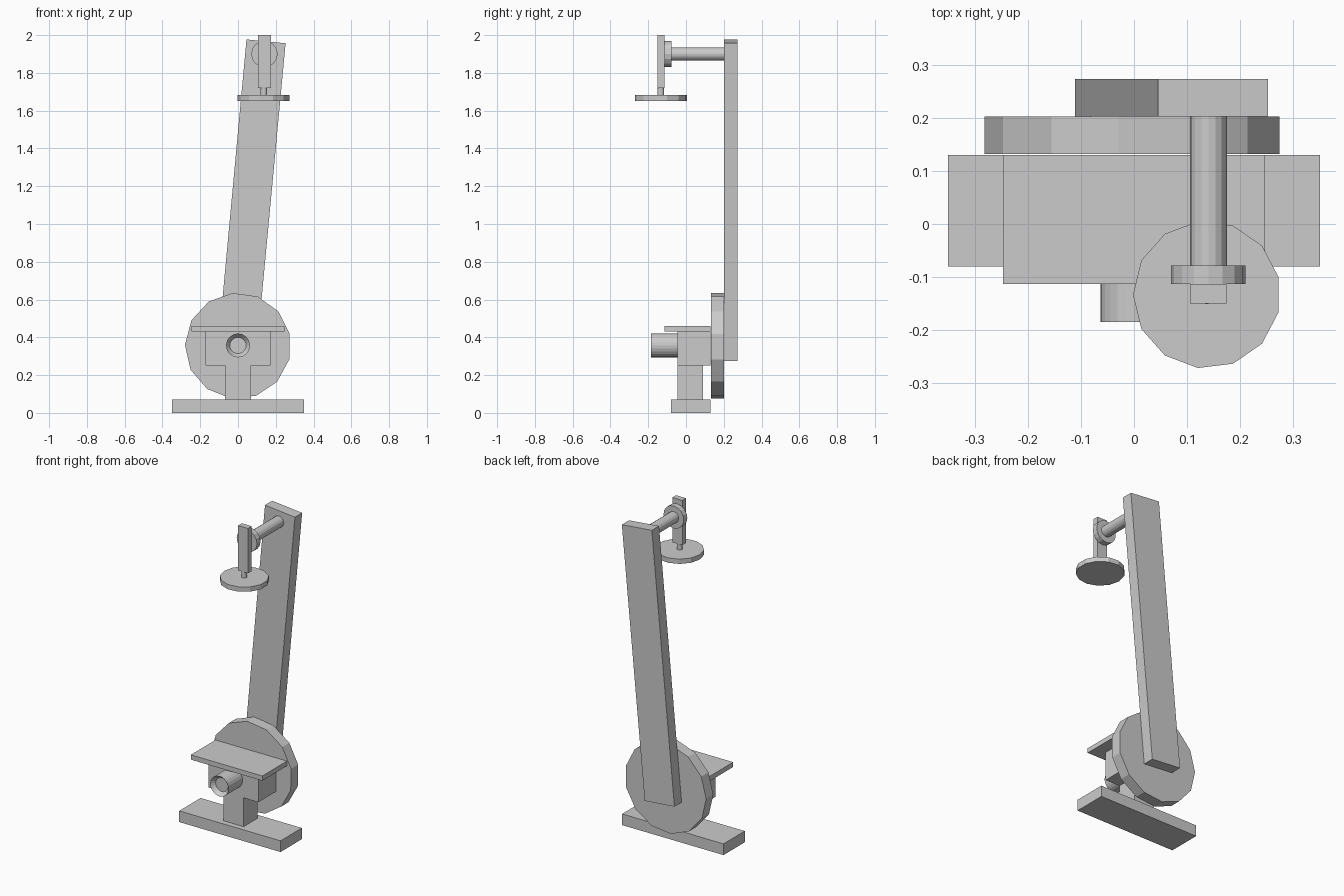
import bpy, bmesh
from math import cos, sin, pi, radians
from mathutils import Vector

if "Cube" in bpy.data.objects:
    bpy.data.objects.remove(bpy.data.objects["Cube"])


def finish(name, bm):
    bmesh.ops.recalc_face_normals(bm, faces=bm.faces)
    me = bpy.data.meshes.new(name)
    bm.to_mesh(me)
    bm.free()
    ob = bpy.data.objects.new(name, me)
    bpy.context.collection.objects.link(ob)
    return ob


def prism(name, profile, axis, a, b):
    """Extrude a 2D profile from a to b along y (profile is x, z) or z (profile is x, y)."""
    bm = bmesh.new()
    put = (lambda p, t: (p[0], t, p[1])) if axis == 'y' else (lambda p, t: (p[0], p[1], t))
    face = bm.faces.new([bm.verts.new(put(p, a)) for p in profile])
    new = bmesh.ops.extrude_face_region(bm, geom=[face])['geom']
    move = Vector(put((0, 0), b - a))
    bmesh.ops.translate(bm, vec=move, verts=[v for v in new if isinstance(v, bmesh.types.BMVert)])
    if len(bm.faces) == len(profile) + 1:
        bm.faces.new([v for v in bm.verts if v not in new])
    return finish(name, bm)


def box(name, x0, x1, y0, y1, z0, z1):
    return prism(name, [(x0, y0), (x1, y0), (x1, y1), (x0, y1)], 'z', z0, z1)


def ring(cx, cy, r, n, start=0):
    return [(cx + r * cos(start + 2 * pi * i / n), cy + r * sin(start + 2 * pi * i / n))
            for i in range(n)]


# Stand and bearing housing
box("base", -0.35, 0.35, -0.08, 0.13, 0, 0.07)
box("pedestal", -0.07, 0.07, -0.045, 0.09, 0.07, 0.25)
box("housing", -0.172, 0.172, -0.045, 0.13, 0.25, 0.43)
box("shelf", -0.247, 0.247, -0.113, 0.13, 0.43, 0.46)

# Front hub with a recessed face
hub = prism("hub", ring(0, 0.357, 0.063, 24), 'y', -0.184, -0.045)
bm = bmesh.new()
bm.from_mesh(hub.data)
front = min(bm.faces, key=lambda f: f.calc_center_median().y)
bmesh.ops.inset_region(bm, faces=[front], thickness=0.02)
bmesh.ops.translate(bm, vec=(0, 0.025, 0), verts=front.verts)
bm.to_mesh(hub.data)
bm.free()

# Thirteen-sided wheel and leaning arm
prism("wheel", ring(0, 0.355, 0.281, 13, radians(179)), 'y', 0.132, 0.202)
prism("arm", [(-0.111, 0.293), (0.094, 0.275), (0.252, 1.957), (0.045, 1.977)], 'y', 0.202, 0.273)

# Upper axle and flange
prism("axle", ring(0.14, 1.9, 0.035, 16), 'y', -0.08, 0.272)
prism("flange", ring(0.14, 1.9, 0.07, 16), 'y', -0.113, -0.078)

# Hanging pedal: strap, pin and thirteen-sided plate
box("strap", 0.105, 0.174, -0.15, -0.113, 1.72, 2.0)
prism("pin", ring(0.137, -0.134, 0.017, 12), 'z', 1.675, 1.725)
prism("pedal_plate", ring(0.137, -0.133, 0.139, 13, pi), 'z', 1.652, 1.682)
